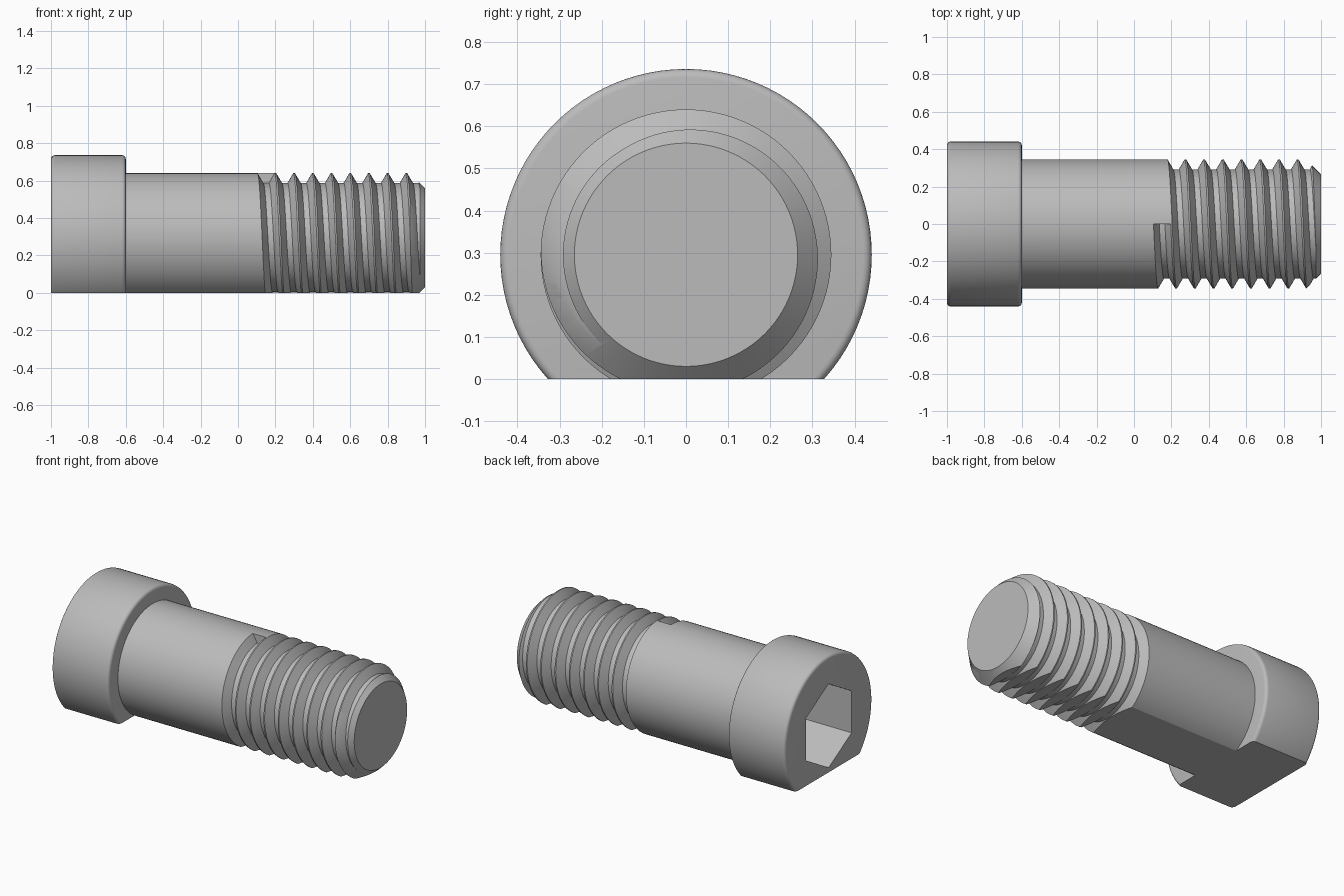
import bpy
import bmesh
from math import sin, cos, pi, radians
from mathutils import Matrix, Vector

old = bpy.data.objects.get("Cube")
if old:
    bpy.data.objects.remove(old, do_unlink=True)

AXIS_Z = 0.295       # height of the screw axis
SHAFT_R, ROOT_R, HEAD_R = 0.345, 0.292, 0.441
PITCH, THREAD_START, TURNS = 0.1, 0.1, 10
SEGMENTS = 96

steel = bpy.data.materials.new("grey steel")
steel.use_nodes = True
GREY = (0.5, 0.5, 0.5, 1)
steel.diffuse_color = GREY
steel.node_tree.nodes["Principled BSDF"].inputs["Base Color"].default_value = GREY


def make_object(name, bm):
    bmesh.ops.recalc_face_normals(bm, faces=bm.faces)
    mesh = bpy.data.meshes.new(name)
    bm.to_mesh(mesh)
    bm.free()
    mesh.materials.append(steel)
    obj = bpy.data.objects.new(name, mesh)
    bpy.context.collection.objects.link(obj)
    return obj


def around(x, r, t):
    """Point about the axis; t runs from the top towards the front."""
    return Vector((x, -r * sin(t), AXIS_Z + r * cos(t)))


def cone_cutter(name, x0, x1, r0, r1, sides):
    bm = bmesh.new()
    place = Matrix.Translation(((x0 + x1) / 2, 0, AXIS_Z)) @ Matrix.Rotation(pi / 2, 4, "Y")
    place = place @ Matrix.Rotation(pi / 2, 4, "Z")
    bmesh.ops.create_cone(bm, cap_ends=True, segments=sides, radius1=r0, radius2=r1,
                          depth=x1 - x0, matrix=place)
    return make_object(name, bm)


def cut(obj, cutter, operation):
    mod = obj.modifiers.new("cut", "BOOLEAN")
    mod.operation, mod.object, mod.solver = operation, cutter, "EXACT"
    bpy.context.view_layer.objects.active = obj
    bpy.ops.object.modifier_apply(modifier=mod.name)


def finish(obj):
    bpy.ops.object.select_all(action="DESELECT")
    obj.select_set(True)
    bpy.context.view_layer.objects.active = obj
    bpy.ops.object.shade_smooth_by_angle(angle=radians(25))


# Head: revolved profile with rounded rims
def build_head():
    bm = bmesh.new()
    x0, x1, f = -1.0, -0.6, 0.02
    arc = [i * pi / 8 for i in range(5)]
    profile = [(x0 + f - f * cos(a), HEAD_R - f + f * sin(a)) for a in arc]
    profile += [(x1 - f + f * sin(a), HEAD_R - f + f * cos(a)) for a in arc]
    rings = [[bm.verts.new(around(x, r, 2 * pi * i / SEGMENTS)) for i in range(SEGMENTS)]
             for x, r in profile]
    for a, b in zip(rings, rings[1:]):
        for i in range(SEGMENTS):
            k = (i + 1) % SEGMENTS
            bm.faces.new((a[i], a[k], b[k], b[i]))
    bm.faces.new(rings[0])
    bm.faces.new(rings[-1])
    return make_object("socket_head", bm)


# Shank: plain cylinder running into a helical thread
def build_shank():
    bm = bmesh.new()
    section = [(0.004, SHAFT_R), (0.035, ROOT_R), (0.065, ROOT_R), (0.096, SHAFT_R)]
    per, last = len(section), len(section) * TURNS
    cols, collar = [], []
    for i in range(SEGMENTS):
        t = 2 * pi * i / SEGMENTS
        collar.append(bm.verts.new(around(-0.6, SHAFT_R, t)))
        col = []
        for j in range(last + 1 + (per if i == 0 else 0)):
            dx, r = section[j % per]
            x = THREAD_START + PITCH * (j // per + i / SEGMENTS) + dx
            col.append(bm.verts.new(around(x, r, t)))
        cols.append(col)
    tip = bm.verts.new((THREAD_START + PITCH * (TURNS + 2), 0, AXIS_Z))
    for i in range(SEGMENTS):
        a = cols[i]
        wraps = i == SEGMENTS - 1
        # After a full turn the thread meets itself one pitch further on
        b = cols[0][per:] if wraps else cols[i + 1]
        for j in range(last):
            bm.faces.new((a[j], a[j + 1], b[j + 1], b[j]))
        side = [collar[i], collar[(i + 1) % SEGMENTS]]
        bm.faces.new(side + ([cols[0][0]] if wraps else []) + [b[0], a[0]])
        bm.faces.new((a[last], b[last], tip))
    # Step where the groove begins, and the matching one past the tip
    bm.faces.new(cols[0][:per + 1])
    bm.faces.new(cols[0][last:] + [tip])
    bm.faces.new(collar)
    return make_object("threaded_shank", bm)


head, shank = build_head(), build_shank()

# Cutters: hexagonal socket, chamfered tip, flat underside
socket = cone_cutter("socket_cutter", -1.2, -0.68, 0.265, 0.265, 6)
chamfer = cone_cutter("tip_cutter", -1.0, 1.0, 2.265, 0.265, SEGMENTS)
bm = bmesh.new()
bmesh.ops.create_cube(bm, size=4, matrix=Matrix.Translation((0, 0, -2)))
ground_flat = make_object("flat_cutter", bm)

cut(head, socket, "DIFFERENCE")
cut(shank, chamfer, "INTERSECT")
for part in (head, shank):
    cut(part, ground_flat, "DIFFERENCE")
    finish(part)
for cutter in (socket, chamfer, ground_flat):
    bpy.data.objects.remove(cutter, do_unlink=True)
